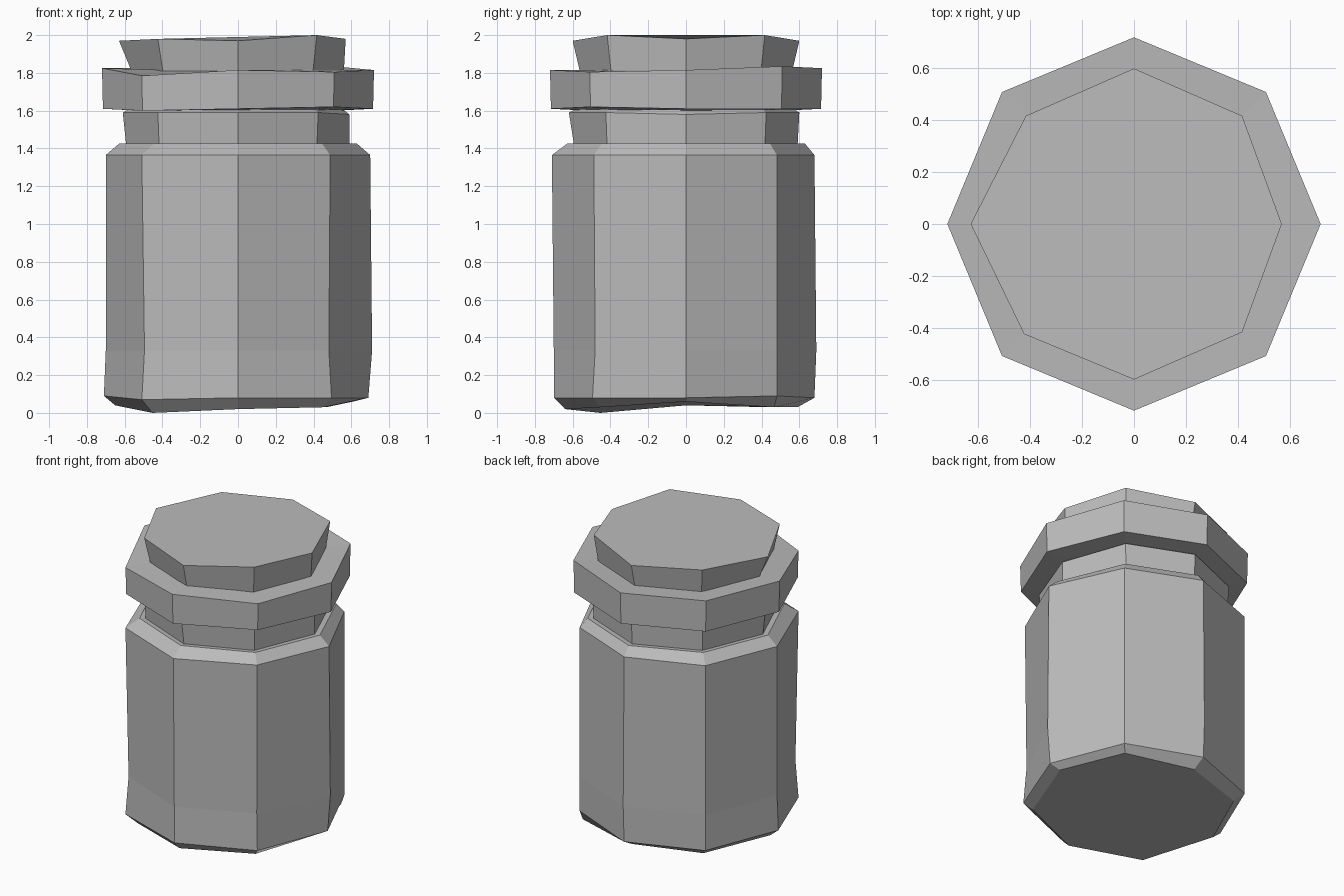
import bpy, bmesh
from math import cos, sin, pi

default_cube = bpy.data.objects.get("Cube")
if default_cube:
    bpy.data.objects.remove(default_cube, do_unlink=True)

SIDES = 8
EVEN = [0] * SIDES


def make_material(name, colour):
    mat = bpy.data.materials.new(name)
    mat.use_nodes = True
    mat.diffuse_color = colour
    mat.node_tree.nodes["Principled BSDF"].inputs["Base Color"].default_value = colour
    return mat


grey = make_material("plain grey", (0.5, 0.5, 0.5, 1))


def ring(radius, height, dz=EVEN, dr=EVEN):
    """Octagon starting at +x, anticlockwise; dz and dr are hand-cut wobbles in hundredths."""
    points = []
    for i in range(SIDES):
        angle = 2 * pi * i / SIDES
        r = radius + dr[i] / 100
        points.append((r * cos(angle), r * sin(angle), height + dz[i] / 100))
    return points


def loft(name, rings):
    """Skin a stack of rings and cap both ends."""
    bm = bmesh.new()
    loops = [[bm.verts.new(p) for p in points] for points in rings]
    for low, high in zip(loops, loops[1:]):
        for i in range(SIDES):
            j = (i + 1) % SIDES
            bm.faces.new((low[i], low[j], high[j], high[i]))
    bm.faces.new(loops[0][::-1])
    bm.faces.new(loops[-1])
    bmesh.ops.recalc_face_normals(bm, faces=bm.faces)
    mesh = bpy.data.meshes.new(name)
    bm.to_mesh(mesh)
    bm.free()
    mesh.materials.append(grey)
    obj = bpy.data.objects.new(name, mesh)
    bpy.context.collection.objects.link(obj)
    return obj


# Jar body: chamfered base, straight sides and sloping shoulder
loft("jar_body", [
    ring(0.63, 0.03, [3, 0, 0, 0, 1, -3, -1, 0], [-2, 3, -4, 0, 2, 1, 1, 1]),
    ring(0.7, 0.08, [0, 1, 0, 0, 1, -1, 0, 0], [-1, -2, -2, 0, 1, 2, 0, 0]),
    ring(0.7, 0.33, EVEN, [1, -2, -1, 0, 0, 0, 0, -2]),
    ring(0.7, 1.365, EVEN, [0, -2, -2, 0, 0, 2, 1, -1]),
    ring(0.63, 1.425),
    ring(0.57, 1.42),
])

# Neck between shoulder and collar
loft("jar_neck", [
    ring(0.59, 1.4),
    ring(0.6, 1.59, [-1, 0, 0, 0, 0, 0, 0, 0], [-1, 0, 0, 0, 1, 0, 2, 0]),
    ring(0.5, 1.65),
])

# Wide collar of the lid
loft("lid_collar", [
    ring(0.52, 1.6),
    ring(0.715, 1.61, [0, 0, 0, 0, 0, -1, 0, 1]),
    ring(0.72, 1.815, [0, 2, 1, 1, 1, -3, 0, -1]),
    ring(0.52, 1.815),
])

# Stopper flaring towards the top
loft("lid_stopper", [
    ring(0.56, 1.8),
    ring(0.59, 1.98, [0, 2, -1, 0, -1, 0, -1, 2], [-2, 0, 1, 0, 4, 1, 1, 0]),
])
